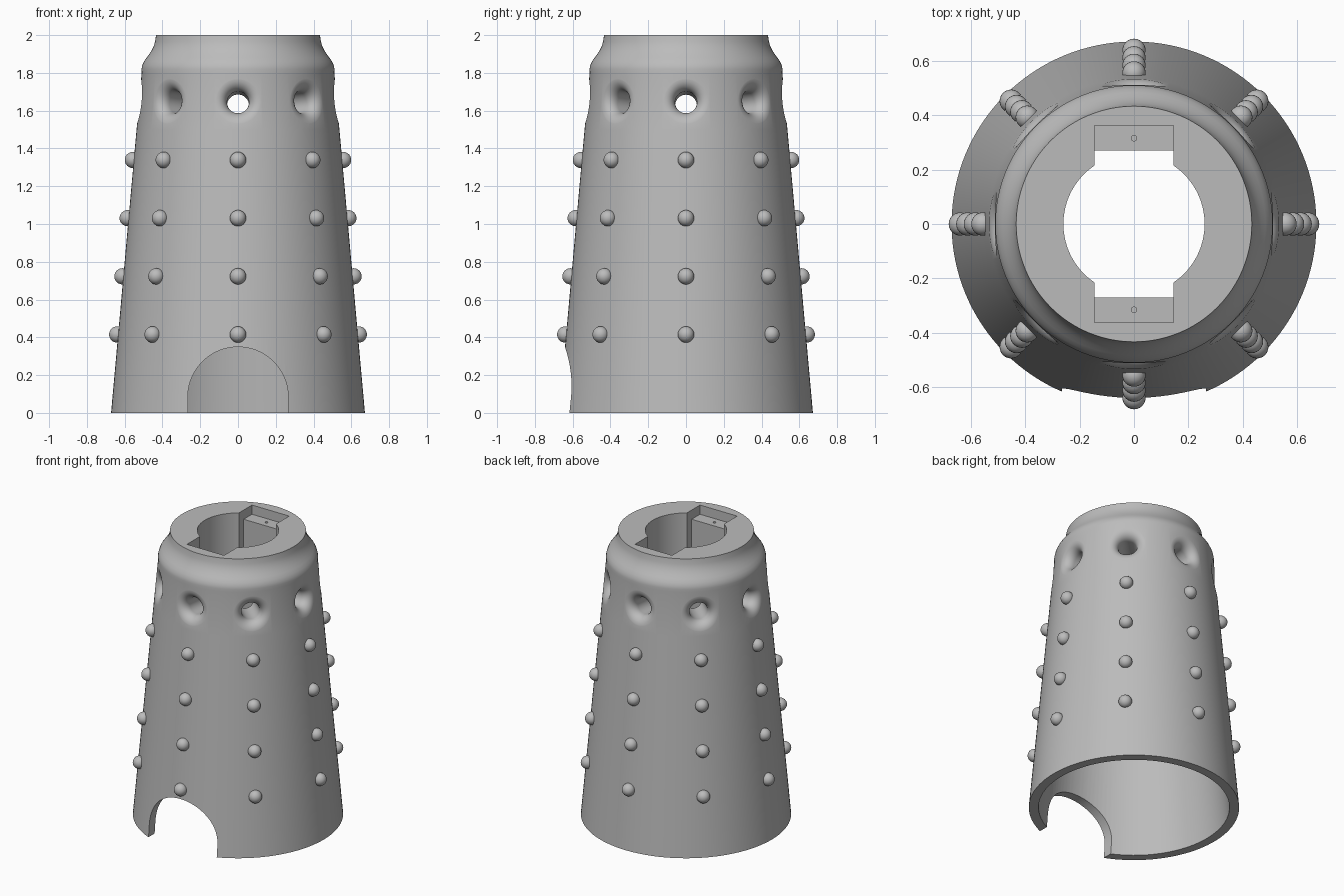
import bpy, bmesh, math
from mathutils import Matrix, Vector

if "Cube" in bpy.data.objects:
    bpy.data.objects.remove(bpy.data.objects["Cube"])

SLOPE = 0.09          # taper of the outer wall
BASE_R = 0.672

grey = bpy.data.materials.new("plain grey")
grey.use_nodes = True
colour = (0.5, 0.5, 0.5, 1)
grey.diffuse_color = colour
grey.node_tree.nodes["Principled BSDF"].inputs["Base Color"].default_value = colour


def wall_radius(z):
    return BASE_R - SLOPE * z


def finish(bm, name):
    bmesh.ops.recalc_face_normals(bm, faces=bm.faces)
    mesh = bpy.data.meshes.new(name)
    bm.to_mesh(mesh)
    bm.free()
    obj = bpy.data.objects.new(name, mesh)
    bpy.context.scene.collection.objects.link(obj)
    mesh.materials.append(grey)
    return obj


def lathe(bm, profile, segments, closed):
    """Revolve (radius, z) points about z; open profiles get end caps."""
    rings = []
    for r, z in profile:
        ring = []
        for i in range(segments):
            a = math.tau * i / segments
            ring.append(bm.verts.new((r * math.cos(a), r * math.sin(a), z)))
        rings.append(ring)
    pairs = list(zip(rings, rings[1:]))
    if closed:
        pairs.append((rings[-1], rings[0]))
    else:
        bm.faces.new(rings[0])
        bm.faces.new(rings[-1])
    for a, b in pairs:
        for i in range(segments):
            j = (i + 1) % segments
            bm.faces.new((a[i], a[j], b[j], b[i]))
    return [v for ring in rings for v in ring]


def box(bm, size, centre):
    m = Matrix.Translation(centre) @ Matrix.Diagonal((*size, 1))
    bmesh.ops.create_cube(bm, size=1, matrix=m)


def cut(target, cutter):
    cutter.hide_render = True
    bpy.context.view_layer.update()
    mod = target.modifiers.new("cut", "BOOLEAN")
    mod.operation = "DIFFERENCE"
    mod.solver = "EXACT"
    mod.object = cutter
    bpy.context.view_layer.objects.active = target
    bpy.ops.object.modifier_apply(modifier=mod.name)
    bpy.data.objects.remove(cutter)


def smooth(obj, degrees):
    bpy.ops.object.select_all(action="DESELECT")
    obj.select_set(True)
    bpy.context.view_layer.objects.active = obj
    bpy.ops.object.shade_smooth_by_angle(angle=math.radians(degrees))


# Hollow tapered body with a rounded shoulder and a thick top collar
outer = [(wall_radius(z), z) for z in (0, 0.4, 0.8, 1.2, 1.5, 1.8)]
shoulder = [(0.511, 1.82), (0.507, 1.84), (0.498, 1.86), (0.484, 1.88), (0.469, 1.9),
            (0.457, 1.92), (0.447, 1.94), (0.439, 1.965), (0.434, 2)]
inner = [(0.26, 2), (0.26, 1.47), (0.475, 1.47), (0.61, 0)]
bm = bmesh.new()
lathe(bm, outer + shoulder + inner, 128, True)
body = finish(bm, "tapered_body")

# Eight flared holes, square to the sloping wall
HOLE_R, FLARE, HOLE_Z = 0.058, 0.068, 1.65
flare_profile = [(HOLE_R, -0.32)]
for i in range(11):
    a = math.radians(80) * i / 10
    flare_profile.append((HOLE_R + FLARE * (1 - math.cos(a)), FLARE * (math.sin(a) - 1)))
flare_profile += [(0.165, 0.008), (0.165, 0.1)]
for k in range(8):
    bm = bmesh.new()
    verts = lathe(bm, flare_profile, 40, False)
    for v in verts:
        if -FLARE - 0.01 < v.co.z < 0.05:
            v.co.z -= v.co.y ** 2 / (2 * wall_radius(HOLE_Z))   # follow the round wall
    place = (Matrix.Rotation(k * math.pi / 4, 4, "Z")
             @ Matrix.Translation((wall_radius(HOLE_Z), 0, HOLE_Z))
             @ Matrix.Rotation(math.pi / 2 - math.atan(SLOPE), 4, "Y"))
    bmesh.ops.transform(bm, matrix=place, verts=verts)
    cut(body, finish(bm, "hole_cutter"))

# Keyway through the collar, then the shallow ledge pocket and its pin holes
bm = bmesh.new()
box(bm, (0.29, 0.54, 0.9), (0, 0, 1.8))
cut(body, finish(bm, "keyway_cutter"))
bm = bmesh.new()
box(bm, (0.29, 0.725, 0.13), (0, 0, 2))
cut(body, finish(bm, "ledge_cutter"))
bm = bmesh.new()
for side in (-1, 1):
    bmesh.ops.create_cone(bm, cap_ends=True, segments=16, radius1=0.01, radius2=0.01,
                          depth=0.2, matrix=Matrix.Translation((0, side * 0.316, 1.95)))
cut(body, finish(bm, "pin_hole_cutter"))

# Round-topped doorway at the front
ARCH_R, ARCH_Z = 0.266, 0.083
arch = [(-ARCH_R, -0.2)]
for i in range(49):
    a = math.pi * (1 - i / 48)
    arch.append((ARCH_R * math.cos(a), ARCH_Z + ARCH_R * math.sin(a)))
arch.append((ARCH_R, -0.2))
bm = bmesh.new()
face = bm.faces.new([bm.verts.new((x, -0.9, z)) for x, z in arch])
ext = bmesh.ops.extrude_face_region(bm, geom=[face], use_keep_orig=True)
bmesh.ops.translate(bm, vec=Vector((0, 0.6, 0)),
                    verts=[g for g in ext["geom"] if isinstance(g, bmesh.types.BMVert)])
cut(body, finish(bm, "doorway_cutter"))
smooth(body, 30)

# Four rows of eight round studs
bm = bmesh.new()
for row in range(4):
    z = 0.415 + row * 0.308
    for k in range(8):
        m = (Matrix.Rotation(k * math.pi / 4, 4, "Z")
             @ Matrix.Translation((wall_radius(z) + 0.005, 0, z)))
        bmesh.ops.create_uvsphere(bm, u_segments=24, v_segments=12, radius=0.043, matrix=m)
studs = finish(bm, "round_studs")
smooth(studs, 60)
